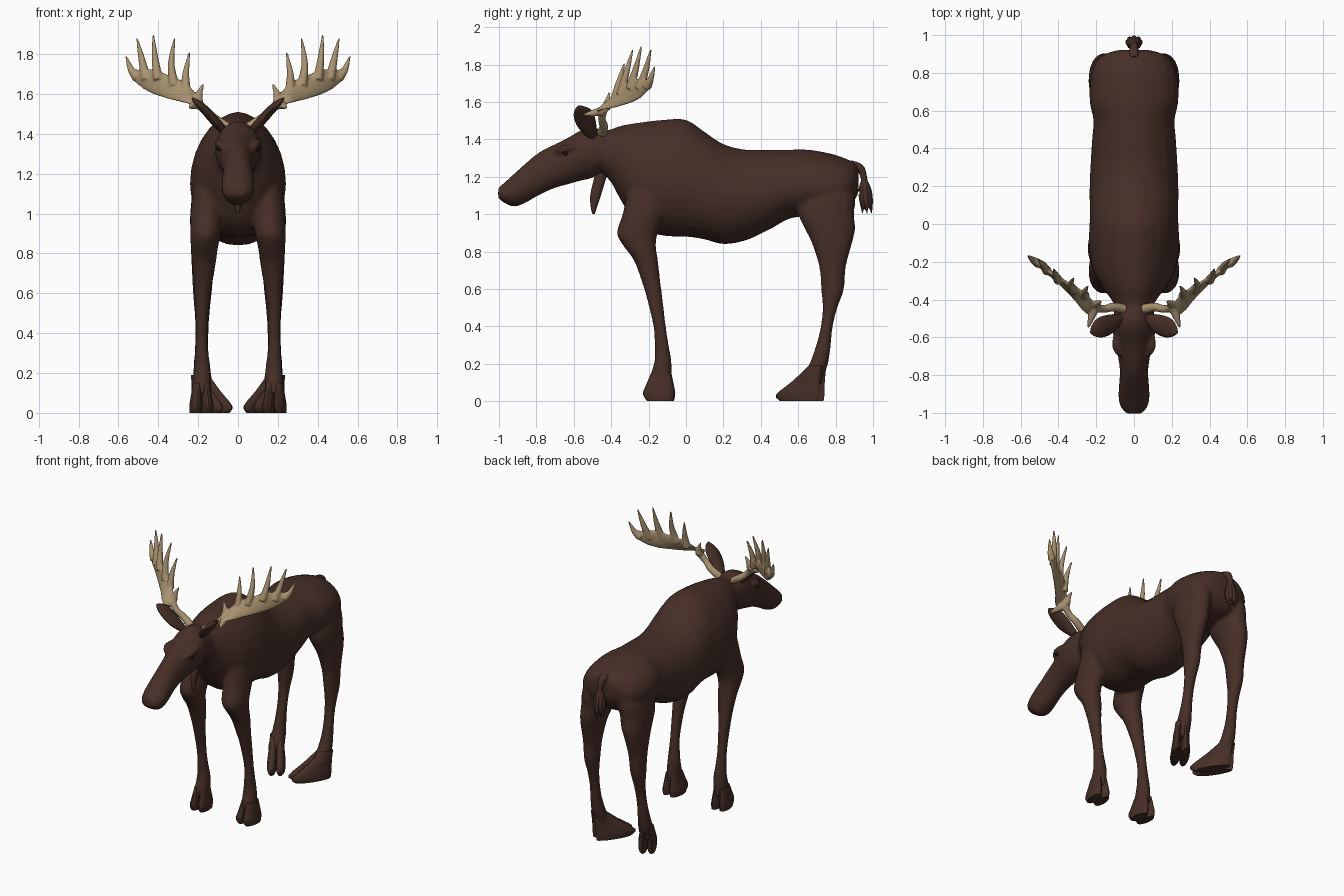
import bpy, bmesh, math
from mathutils import Vector, Matrix


def material(name, rgb):
    m = bpy.data.materials.new(name)
    m.diffuse_color = (*rgb, 1)
    return m


BROWN = material("dark brown coat", (0.062, 0.028, 0.020))
BONE = material("tan antler", (0.40, 0.29, 0.16))
DARK = material("eye black", (0.012, 0.008, 0.007))


def smooth_rows(rows, n=4):
    """Catmull-Rom interpolation of rows of numbers."""
    out = []
    for i in range(len(rows) - 1):
        a, b, c, d = (rows[max(0, min(len(rows) - 1, i + k))] for k in (-1, 0, 1, 2))
        for s in range(n):
            t = s / n
            out.append([0.5 * (2 * q + (r - p) * t + (2 * p - 5 * q + 4 * r - w) * t * t
                               + (3 * q - p - 3 * r + w) * t ** 3)
                        for p, q, r, w in zip(a, b, c, d)])
    return out + [list(rows[-1])]


def loft(bm, rings):
    vs = [[bm.verts.new(p) for p in r] for r in rings]
    n = len(vs[0])
    for a, b in zip(vs, vs[1:]):
        for i in range(n):
            bm.faces.new((a[i], a[(i + 1) % n], b[(i + 1) % n], b[i]))
    bm.faces.new(vs[0])
    bm.faces.new(vs[-1])


def ring(c, u, v, n=16):
    c, u, v = Vector(c), Vector(u), Vector(v)
    return [c + u * math.cos(math.tau * i / n) + v * math.sin(math.tau * i / n) for i in range(n)]


def trunk(bm, rows):
    """Upright egg sections along y: y, top, bottom, widest height, half width."""
    rings = []
    for y, zt, zb, zw, hw in smooth_rows(rows):
        r = []
        for i in range(28):
            a = math.tau * i / 28
            c, s = math.cos(a), math.sin(a)
            x = hw * math.copysign(abs(c) ** (1.12 if s > 0 else 0.95), c)
            r.append((x, y, zw + s * (zt - zw if s > 0 else zw - zb)))
        rings.append(r)
    loft(bm, rings)


def column(bm, rows, side=1):
    """Level sections: z, front y, back y, inner x, outer x."""
    loft(bm, [ring((side * (xi + xo) / 2, (yf + yb) / 2, z),
                   ((xo - xi) / 2, 0, 0), (0, (yb - yf) / 2, 0))
              for z, yf, yb, xi, xo in smooth_rows(rows)])


def tube(bm, pts, n=10):
    """Round tube through points x, y, z, radius."""
    rows = smooth_rows(pts, 5)
    rings = []
    for i, (x, y, z, r) in enumerate(rows):
        t = Vector(rows[min(i + 1, len(rows) - 1)][:3]) - Vector(rows[max(i - 1, 0)][:3])
        q = t.to_track_quat('Z', 'Y')
        rings.append(ring((x, y, z), q @ Vector((r, 0, 0)), q @ Vector((0, r, 0)), n))
    loft(bm, rings)


def finish(name, bm, mat, mirror=False, voxel=0, smooth=0):
    bmesh.ops.recalc_face_normals(bm, faces=bm.faces[:])
    me = bpy.data.meshes.new(name)
    bm.to_mesh(me)
    bm.free()
    me.materials.append(mat)
    ob = bpy.data.objects.new(name, me)
    bpy.context.collection.objects.link(ob)
    bpy.ops.object.select_all(action='DESELECT')
    bpy.context.view_layer.objects.active = ob
    ob.select_set(True)
    bpy.ops.object.shade_smooth() if voxel else bpy.ops.object.shade_smooth_by_angle(angle=math.radians(50))
    if mirror:
        ob.modifiers.new("Mirror", 'MIRROR').use_mirror_merge = False
    if voxel:
        m = ob.modifiers.new("Blend", 'REMESH')
        m.mode, m.voxel_size, m.use_smooth_shade = 'VOXEL', voxel, True
        s = ob.modifiers.new("Soften", 'SMOOTH')
        s.factor, s.iterations = 0.5, smooth
    return ob


# Torso, head and legs, blended into one skin
bm = bmesh.new()
trunk(bm, [(-.46, 1.44, 1.23, 1.33, .09), (-.40, 1.455, 1.17, 1.30, .12),
           (-.34, 1.475, 1.06, 1.24, .165), (-.25, 1.49, .93, 1.18, .215),
           (-.12, 1.505, .885, 1.15, .24), (0, 1.505, .88, 1.15, .235),
           (.1, 1.44, .865, 1.13, .235), (.2, 1.375, .84, 1.1, .235),
           (.32, 1.345, .86, 1.1, .23), (.45, 1.345, .92, 1.12, .222),
           (.55, 1.345, .975, 1.14, .215), (.65, 1.345, .99, 1.15, .235),
           (.77, 1.325, 1.0, 1.15, .23), (.86, 1.295, 1.02, 1.15, .20),
           (.905, 1.27, 1.08, 1.17, .14), (.922, 1.24, 1.12, 1.18, .07)])
trunk(bm, [(-.41, 1.44, 1.25, 1.34, .10), (-.50, 1.465, 1.195, 1.33, .11),
           (-.56, 1.45, 1.18, 1.32, .115), (-.63, 1.41, 1.16, 1.29, .10),
           (-.70, 1.375, 1.14, 1.26, .085), (-.78, 1.335, 1.105, 1.21, .075),
           (-.86, 1.27, 1.06, 1.16, .08), (-.92, 1.215, 1.04, 1.13, .082),
           (-.97, 1.17, 1.06, 1.11, .07), (-1.004, 1.14, 1.085, 1.11, .04)])
FRONT = [(1.25, -.30, -.05, .08, .20), (1.1, -.32, -.08, .08, .228), (1.0, -.34, -.11, .075, .238),
         (.9, -.37, -.15, .085, .24), (.83, -.335, -.16, .10, .237), (.755, -.28, -.15, .11, .232),
         (.65, -.24, -.138, .128, .222), (.55, -.21, -.125, .143, .217), (.4, -.175, -.107, .152, .213),
         (.3, -.168, -.092, .147, .217), (.22, -.168, -.078, .137, .222), (.14, -.19, -.075, .135, .228),
         (.09, -.19, -.075, .135, .228)]
REAR = [(1.25, .60, .87, .05, .19), (1.1, .60, .905, .05, .228), (1.0, .60, .90, .06, .24),
        (.92, .635, .905, .08, .24), (.85, .67, .89, .10, .238), (.72, .712, .855, .12, .232),
        (.6, .722, .845, .132, .226), (.5, .73, .81, .142, .218), (.4, .72, .785, .147, .215),
        (.3, .695, .775, .147, .218), (.2, .66, .76, .135, .225), (.13, .62, .735, .125, .225),
        (.09, .62, .73, .125, .22)]
for side in (1, -1):
    column(bm, FRONT, side)
    column(bm, REAR, side)
    # brow ridge over the eye
    tube(bm, [(side * .075, -.70, 1.335, .012), (side * .095, -.65, 1.35, .022),
              (side * .10, -.59, 1.365, .012)])
finish("body_skin", bm, BROWN, voxel=.011, smooth=5)

# Cloven hooves: rows are z, heel, toe (distance ahead of the ankle), half width
HOOVES = {
    "front_hooves": ((.185, -.13), 6, [(.15, -.05, .055, .042), (.09, -.062, .08, .05),
                                       (.04, -.07, .098, .058), (0, -.062, .075, .058)]),
    "rear_hooves": ((.185, .695), 33, [(.19, -.05, .03, .042), (.11, -.04, .13, .05),
                                       (.035, -.035, .235, .058), (0, -.03, .21, .056)]),
}
for name, (ankle, yaw, rows) in HOOVES.items():
    bm = bmesh.new()
    turn = Matrix.Translation((*ankle, 0)) @ Matrix.Rotation(math.radians(-yaw), 4, 'Z')
    for toe in (-1, 1):
        rings = []
        for z, heel, tip, w in smooth_rows(rows, 3):
            r = ring((toe * w * .5, -(heel + tip) / 2, z), (w * .52, 0, 0), (0, (tip - heel) / 2, 0))
            rings.append([turn @ p for p in r])
        loft(bm, rings)
    finish(name, bm, BROWN, mirror=True)

# Ears: flat leaves
bm = bmesh.new()
loft(bm, [ring((x, y, z), (.3 * w, w, .3 * w), (.7 * t, 0, -.7 * t))
          for x, y, z, w, t in smooth_rows([(.075, -.50, 1.42, .025, .022), (.13, -.53, 1.48, .048, .024),
                                            (.18, -.55, 1.535, .05, .02), (.215, -.567, 1.565, .028, .012),
                                            (.23, -.575, 1.58, .004, .003)])])
finish("ears", bm, BROWN, mirror=True)

# Eyes
bm = bmesh.new()
bmesh.ops.create_uvsphere(bm, u_segments=16, v_segments=10, radius=.012,
                          matrix=Matrix.Translation((.1, -.645, 1.325)))
finish("eyes", bm, DARK, mirror=True)

# Dewlap under the throat
bm = bmesh.new()
column(bm, [(1.29, -.47, -.40, -.03, .03), (1.2, -.49, -.425, -.025, .025), (1.1, -.512, -.455, -.02, .02),
            (1.03, -.508, -.478, -.014, .014), (1.0, -.5, -.488, -.004, .004)])
finish("dewlap", bm, BROWN)

# Tail with a tuft of strands
bm = bmesh.new()
tube(bm, [(0, .88, 1.26, .03), (0, .93, 1.245, .024), (0, .95, 1.20, .018), (0, .955, 1.14, .022),
          (0, .962, 1.07, .026), (0, .965, 1.02, .006)])
for i in range(8):
    a = math.tau * i / 8
    c, s = math.cos(a), math.sin(a)
    tube(bm, [(0, .952, 1.19, .012), (.022 * c, .957 + .018 * s, 1.13, .016),
              (.032 * c, .963 + .022 * s, 1.07, .014), (.026 * c, .968 + .024 * s, 1.005 + .02 * (i % 2), .002)], 8)
finish("tail", bm, BROWN)

# Antlers: palm from lower edge / upper edge stations, then beam and tines
bm = bmesh.new()
PALM = [(.19, -.46, 1.54, .185, -.43, 1.575), (.25, -.475, 1.55, .225, -.40, 1.62),
        (.315, -.40, 1.565, .275, -.355, 1.665), (.38, -.33, 1.583, .345, -.315, 1.695),
        (.45, -.26, 1.61, .43, -.265, 1.725), (.505, -.215, 1.65, .49, -.22, 1.72),
        (.535, -.19, 1.685, .525, -.195, 1.73)]
across = Vector((.7, -.68, .15)) * .015
loft(bm, [ring((Vector(r[:3]) + Vector(r[3:])) / 2, (Vector(r[3:]) - Vector(r[:3])) / 2, across)
          for r in smooth_rows(PALM)])
tube(bm, [(.05, -.45, 1.43, .026), (.11, -.44, 1.47, .024), (.16, -.45, 1.51, .021), (.21, -.44, 1.565, .024)])
TINES = [((.26, -.38, 1.61), (.262, -.36, 1.70), (.243, -.328, 1.81)),
         ((.32, -.35, 1.64), (.335, -.32, 1.75), (.318, -.285, 1.88)),
         ((.40, -.30, 1.67), (.415, -.27, 1.77), (.426, -.238, 1.90)),
         ((.46, -.25, 1.67), (.482, -.215, 1.77), (.507, -.188, 1.88)),
         ((.505, -.21, 1.68), (.535, -.19, 1.72), (.562, -.167, 1.79)),
         ((.20, -.43, 1.56), (.195, -.42, 1.60), (.173, -.41, 1.65)),
         ((.21, -.45, 1.55), (.228, -.50, 1.54), (.242, -.55, 1.53))]
for base, mid, tip in TINES:
    tube(bm, [(*base, .026), (*mid, .018), (*tip, .005)])
finish("antlers", bm, BONE, mirror=True, voxel=.006, smooth=3)
